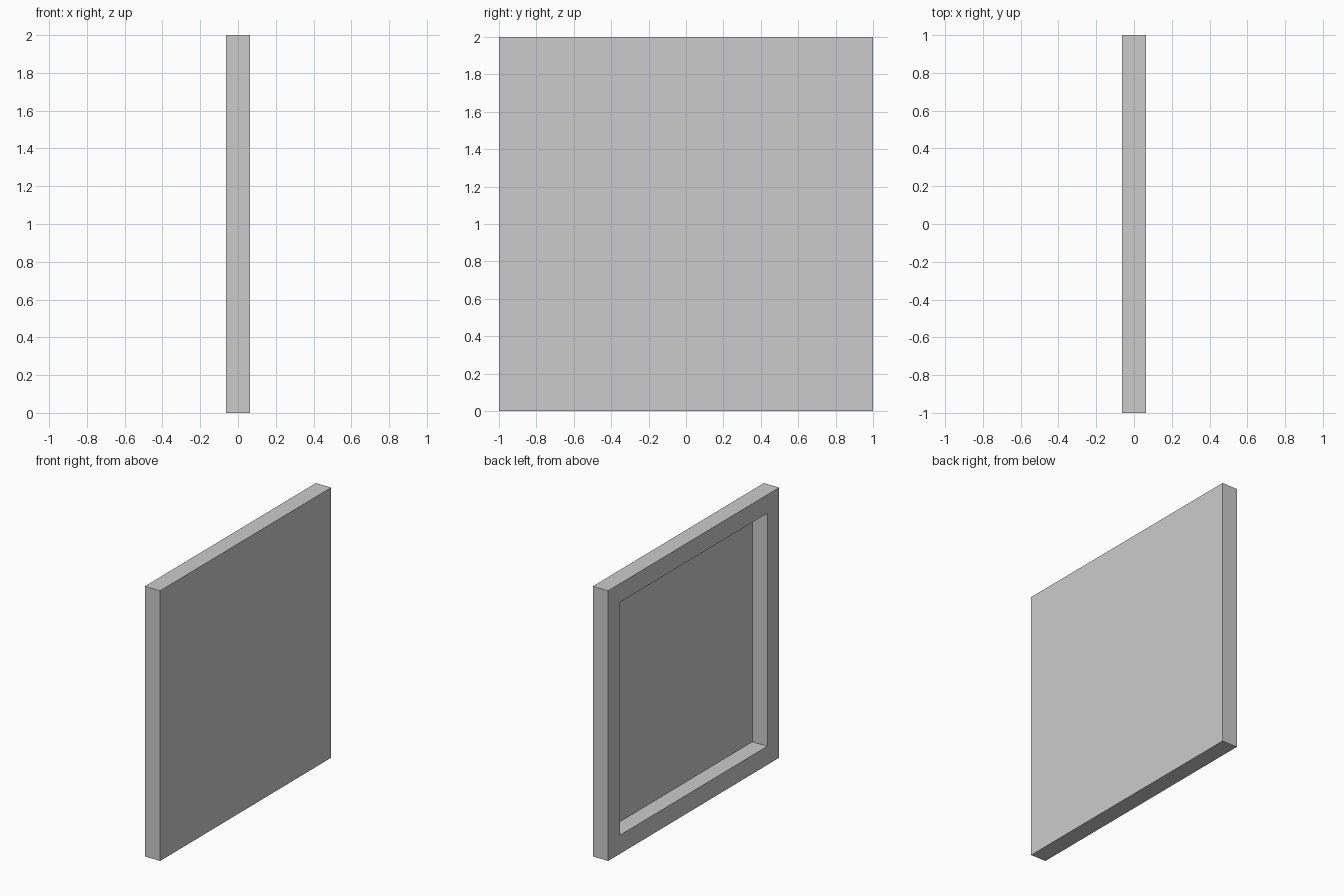
import bpy, bmesh
from mathutils import Vector

if "Cube" in bpy.data.objects:
    bpy.data.objects.remove(bpy.data.objects["Cube"])

THICK = 0.125    # overall depth along x
RIM = 0.138      # width of the frame border
FLOOR = 0.002    # thin sheet closing the +x side

# Slab standing on the ground
bm = bmesh.new()
bmesh.ops.create_cube(bm, size=1)
for v in bm.verts:
    v.co = Vector((v.co.x * THICK, v.co.y * 2, v.co.z * 2 + 1))
bm.normal_update()

# Recess cut into the -x side, leaving a square rim
face = min(bm.faces, key=lambda f: f.calc_center_median().x)
bmesh.ops.inset_region(bm, faces=[face], thickness=RIM, use_even_offset=True)
pocket = bmesh.ops.extrude_discrete_faces(bm, faces=[face])["faces"][0]
bmesh.ops.translate(bm, verts=pocket.verts, vec=(THICK - FLOOR, 0, 0))
bmesh.ops.recalc_face_normals(bm, faces=bm.faces)

mesh = bpy.data.meshes.new("framed_panel")
bm.to_mesh(mesh)
bm.free()
bpy.context.collection.objects.link(bpy.data.objects.new("framed_panel", mesh))
